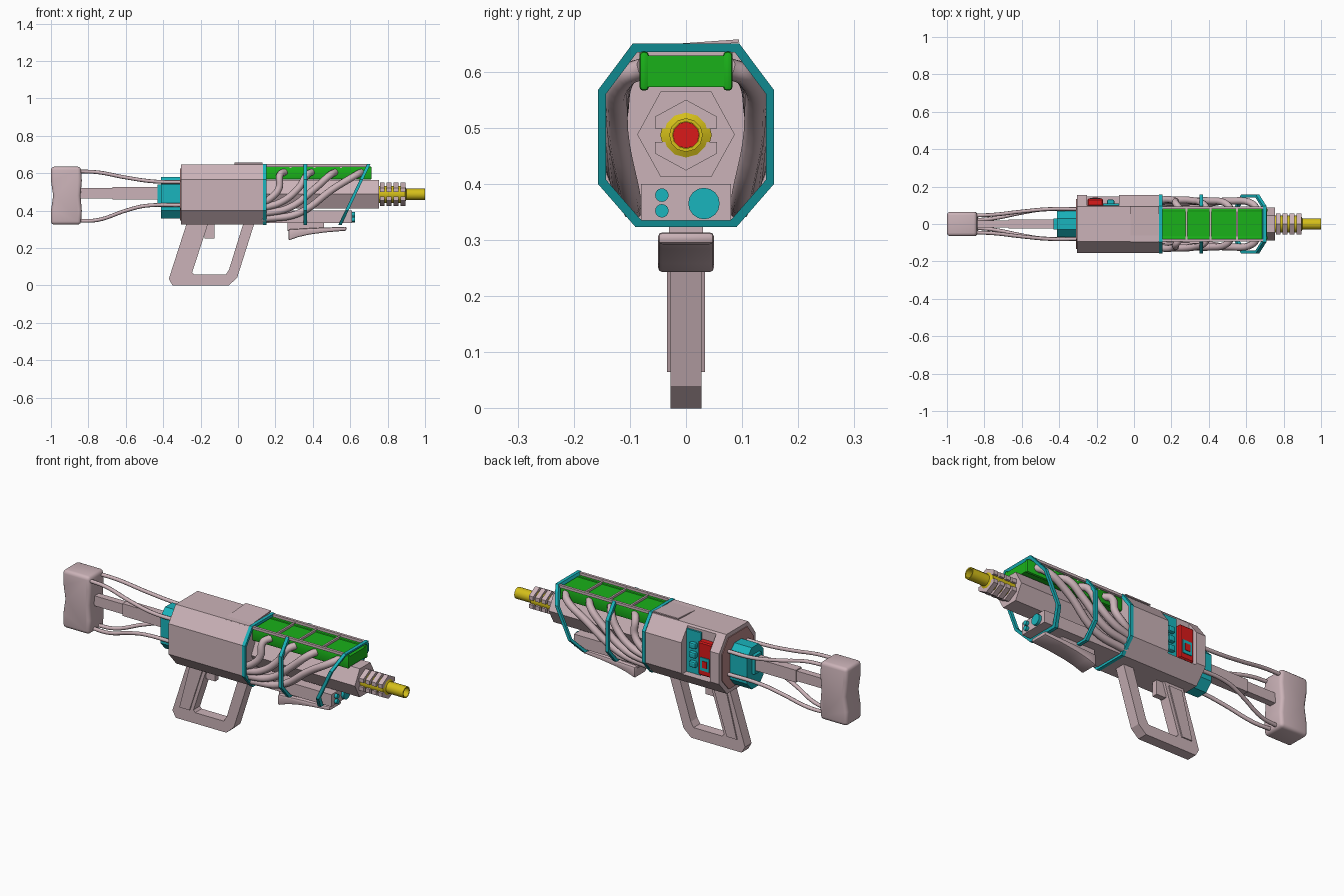
import bpy, bmesh, math
from mathutils import Vector

old = bpy.data.objects.get("Cube")
if old:
    bpy.data.objects.remove(old)


def material(name, rgb):
    m = bpy.data.materials.new(name)
    m.diffuse_color = (*rgb, 1)
    m.use_nodes = True
    m.node_tree.nodes["Principled BSDF"].inputs["Base Color"].default_value = (*rgb, 1)
    return m


PINK = material("pale_rose", (0.60, 0.45, 0.48))
TEAL = material("teal", (0.01, 0.46, 0.51))
GREEN = material("green", (0.01, 0.44, 0.01))
YELLOW = material("yellow", (0.66, 0.52, 0.01))
RED = material("red", (0.70, 0.01, 0.01))
ROSE = material("dull_rose", (0.48, 0.24, 0.24))


def add(name, bm, mat, bevel=0, segments=2, smooth=False):
    """Turn a bmesh into a named object, optionally rounded and smoothed."""
    bmesh.ops.recalc_face_normals(bm, faces=bm.faces)
    me = bpy.data.meshes.new(name)
    bm.to_mesh(me)
    bm.free()
    me.materials.append(mat)
    ob = bpy.data.objects.new(name, me)
    bpy.context.collection.objects.link(ob)
    bpy.ops.object.select_all(action='DESELECT')
    bpy.context.view_layer.objects.active = ob
    ob.select_set(True)
    if bevel:
        mod = ob.modifiers.new("rounding", 'BEVEL')
        mod.width, mod.segments = bevel, segments
        bpy.ops.object.modifier_apply(modifier=mod.name)
    if smooth:
        bpy.ops.object.shade_smooth_by_angle(angle=math.radians(40))
    return ob


def prism(name, pts, axis, a, b, mat, **kw):
    """Extrude a 2D outline from a to b along x (outline is y,z) or y (outline is x,z)."""
    place = (lambda p, t: (t, p[0], p[1])) if axis == 'x' else (lambda p, t: (p[0], t, p[1]))
    bm = bmesh.new()
    lo, hi = ([bm.verts.new(place(p, t)) for p in pts] for t in (a, b))
    bm.faces.new(lo)
    bm.faces.new(hi)
    n = len(pts)
    for i in range(n):
        j = (i + 1) % n
        bm.faces.new((lo[i], lo[j], hi[j], hi[i]))
    return add(name, bm, mat, **kw)


def box(name, x, y, z, mat, **kw):
    return prism(name, [(x[0], z[0]), (x[1], z[0]), (x[1], z[1]), (x[0], z[1])], 'y', *y, mat, **kw)


def polygon(r, n, y=0, z=0, turn=0.0):
    return [(y + r * math.cos(turn + math.tau * i / n), z + r * math.sin(turn + math.tau * i / n))
            for i in range(n)]


def lathe(name, profile, z, mat, n=12):
    """Spin (x, radius) points around the barrel axis."""
    bm = bmesh.new()
    rings = [[bm.verts.new((x, y, h)) for y, h in polygon(r, n, 0, z)] for x, r in profile]
    for p, q in zip(rings, rings[1:]):
        for i in range(n):
            bm.faces.new((p[i], p[(i + 1) % n], q[(i + 1) % n], q[i]))
    bm.faces.new(rings[0])
    bm.faces.new(rings[-1])
    return add(name, bm, mat, smooth=True)


def hose(name, pts, r, mat):
    """Round hose through smooth control points."""
    cu = bpy.data.curves.new(name, 'CURVE')
    cu.dimensions, cu.bevel_depth, cu.bevel_resolution = '3D', r, 2
    cu.resolution_u, cu.use_fill_caps = 6, True
    sp = cu.splines.new('BEZIER')
    sp.bezier_points.add(len(pts) - 1)
    for bp, p in zip(sp.bezier_points, pts):
        bp.co = p
        bp.handle_left_type = bp.handle_right_type = 'AUTO'
    cu.materials.append(mat)
    ob = bpy.data.objects.new(name, cu)
    bpy.context.collection.objects.link(ob)
    bpy.ops.object.select_all(action='DESELECT')
    bpy.context.view_layer.objects.active = ob
    ob.select_set(True)
    bpy.ops.object.convert(target='MESH')
    bpy.ops.object.shade_smooth_by_angle(angle=math.radians(50))


def mirrored(right):
    """Complete a half outline across y = 0."""
    return right + [(-y, z) for y, z in reversed(right)]


OCT = mirrored([(0.09, 0.323), (0.157, 0.40), (0.157, 0.567), (0.095, 0.65)])
MID = 0.486


def scaled(f):
    return [(y * f, MID + (z - MID) * f) for y, z in OCT]


def frame(name, x_low, x_high, open_top=False):
    """Octagonal hoop, leaning from x_low at the bottom to x_high at the top."""
    bm = bmesh.new()
    lean = lambda z: x_low + (x_high - x_low) * (z - 0.323) / 0.327
    secs = []
    for (y, z), (v, w) in zip(OCT, scaled(0.91)):
        secs.append([bm.verts.new(c) for c in (
            (lean(z) - 0.009, y, z), (lean(z) + 0.009, y, z),
            (lean(w) + 0.009, v, w), (lean(w) - 0.009, v, w))])
    for i in range(8):
        if open_top and i == 3:
            bm.faces.new(secs[3])
            bm.faces.new(secs[4])
            continue
        a, b = secs[i], secs[(i + 1) % 8]
        for k in range(4):
            bm.faces.new((a[k], a[(k + 1) % 4], b[(k + 1) % 4], b[k]))
    add(name, bm, TEAL)


# Receiver with a service bay cut into its back side
receiver = prism("receiver", scaled(0.98), 'x', -0.305, 0.14, PINK)
cutter = box("bay_cutter", (-0.25, -0.08), (0.10, 0.3), (0.395, 0.7), PINK)
cut = receiver.modifiers.new("bay", 'BOOLEAN')
cut.object, cut.operation, cut.solver = cutter, 'DIFFERENCE', 'EXACT'
bpy.context.view_layer.objects.active = receiver
bpy.ops.object.modifier_apply(modifier=cut.name)
bpy.data.objects.remove(cutter)
prism("receiver_end_plate", scaled(0.85), 'x', -0.309, -0.30, ROSE)
lid = box("top_plate", (-0.02, 0.13), (-0.095, 0.095), (-0.003, 0.003), PINK)
lid.location.z, lid.rotation_euler.x = 0.648, 0.07

# Bay contents
box("bay_teal_panel", (-0.165, -0.081), (0.095, 0.11), (0.396, 0.625), TEAL)
box("bay_red_panel", (-0.249, -0.165), (0.095, 0.135), (0.41, 0.59), RED, bevel=0.006, segments=1)
for z in (0.45, 0.50, 0.55):
    box("bay_button", (-0.145, -0.105), (0.10, 0.13), (z - 0.016, z + 0.016), TEAL, bevel=0.008)
box("bay_screen_rim", (-0.235, -0.18), (0.13, 0.139), (0.44, 0.51), TEAL)
box("bay_screen", (-0.222, -0.193), (0.13, 0.142), (0.457, 0.493), RED)

# Grip loop, side panels and trigger
prism("grip_loop", [(-0.275, 0.33), (-0.37, 0.035), (-0.35, 0), (-0.05, 0), (-0.005, 0.04),
                    (0.087, 0.33), (0.028, 0.33), (-0.048, 0.085), (-0.065, 0.058),
                    (-0.235, 0.058), (-0.245, 0.07), (-0.16, 0.33)],
      'y', -0.028, 0.028, PINK)
prism("grip_panel", [(-0.262, 0.31), (-0.325, 0.065), (-0.265, 0.065), (-0.185, 0.31)],
      'y', -0.034, 0.034, PINK)
box("trigger", (-0.18, -0.125), (-0.015, 0.015), (0.25, 0.33), PINK)

# Rear coupling and shoulder stock
prism("rear_coupling", mirrored([(0.03, 0.357), (0.07, 0.40), (0.07, 0.54), (0.03, 0.58)]),
      'x', -0.412, -0.3, TEAL)
box("coupling_socket", (-0.43, -0.4), (-0.03, 0.03), (0.44, 0.54), TEAL)
box("stock_rod", (-0.86, -0.66), (-0.018, 0.018), (0.466, 0.52), PINK)
box("stock_sleeve", (-0.67, -0.42), (-0.024, 0.024), (0.46, 0.526), PINK)
prism("shoulder_pad", [(-1, 0.325), (-1, 0.40), (-0.988, 0.48), (-1, 0.56), (-1, 0.635),
                       (-0.84, 0.635), (-0.835, 0.56), (-0.842, 0.48), (-0.835, 0.40),
                       (-0.84, 0.325)],
      'y', -0.065, 0.065, PINK, bevel=0.018, segments=3, smooth=True)
for s in (-1, 1):
    hose("upper_stock_cable", [(-0.86, s * 0.045, 0.61), (-0.75, s * 0.05, 0.605),
                               (-0.6, s * 0.067, 0.577), (-0.45, s * 0.08, 0.556),
                               (-0.3, s * 0.08, 0.553)], 0.01, PINK)
    hose("lower_stock_cable", [(-0.86, s * 0.02, 0.345), (-0.75, s * 0.03, 0.35),
                               (-0.6, s * 0.06, 0.40), (-0.5, s * 0.076, 0.425),
                               (-0.3, s * 0.08, 0.43)], 0.01, PINK)

# Hoops around the fore end
frame("rear_hoop", 0.143, 0.143)
frame("middle_hoop", 0.36, 0.36, open_top=True)
frame("front_hoop", 0.545, 0.70)

# Energy cell with its cage
box("cell_core", (0.14, 0.712), (-0.07, 0.07), (0.573, 0.629), GREEN)
for s in (-1, 1):
    ys = sorted((s * 0.066, s * 0.083))
    box("cell_edge", (0.14, 0.715), ys, (0.566, 0.636), GREEN, bevel=0.007, smooth=True)
    box("cage_rail", (0.14, 0.70), sorted((s * 0.08, s * 0.094)), (0.634, 0.648), PINK)
for x in (0.28, 0.41, 0.55):
    box("cage_crossbar", (x - 0.005, x + 0.005), (-0.083, 0.083), (0.627, 0.64), PINK)

# Side hoses rising from the receiver to the cell
for s in (-1, 1):
    for x_end, z0, y0 in ((0.25, 0.44, 0.125), (0.395, 0.415, 0.122),
                          (0.52, 0.385, 0.112), (0.66, 0.355, 0.095)):
        run = x_end - 0.14
        hose("side_hose", [(0.13, s * y0, z0),
                           (0.14 + run * 0.35, s * (y0 + 0.006), z0 + 0.03),
                           (0.14 + run * 0.72, s * 0.123, 0.52),
                           (x_end - 0.025, s * 0.107, 0.592),
                           (x_end, s * 0.075, 0.606)], 0.019, PINK)

# Barrel shroud and slotted muzzle rings
prism("barrel_shroud", mirrored([(0.045, 0.412), (0.087, 0.488), (0.045, 0.565)]),
      'x', 0.14, 0.755, PINK)
AXIS = 0.487
for x in (0.758, 0.795, 0.832, 0.869):
    for s in (-1, 1):
        half = [(-0.055, 0.012), (0.055, 0.012), (0.055, 0.033), (0, 0.063), (-0.055, 0.033)]
        prism("muzzle_ring", [(y, AXIS + s * z) for y, z in half], 'x', x, x + 0.026, PINK)
lathe("muzzle_core", [(0.75, 0.046), (0.892, 0.046), (0.90, 0.03), (1.0, 0.03),
                      (1.0, 0.024), (0.96, 0.024)], AXIS, YELLOW)
lathe("muzzle_glow", [(0.955, 0.0235), (0.965, 0.0235)], AXIS, RED)

# Lower housing with round lamps
box("lower_housing", (0.14, 0.61), (-0.08, 0.08), (0.335, 0.40), PINK)
for y, z, r in ((0.032, 0.365, 0.028), (-0.043, 0.38, 0.012), (-0.043, 0.352, 0.012)):
    prism("front_lamp", polygon(r, 16, y, z), 'x', 0.60, 0.625, TEAL, smooth=True)

# Curved hand rest
prism("hand_rest", [(0.27, 0.24), (0.32, 0.258), (0.38, 0.272), (0.47, 0.284), (0.58, 0.293),
                    (0.58, 0.314), (0.42, 0.308), (0.27, 0.30)],
      'y', -0.05, 0.05, PINK, bevel=0.008, smooth=True)
box("hand_rest_mount", (0.265, 0.46), (-0.03, 0.03), (0.29, 0.34), PINK)
